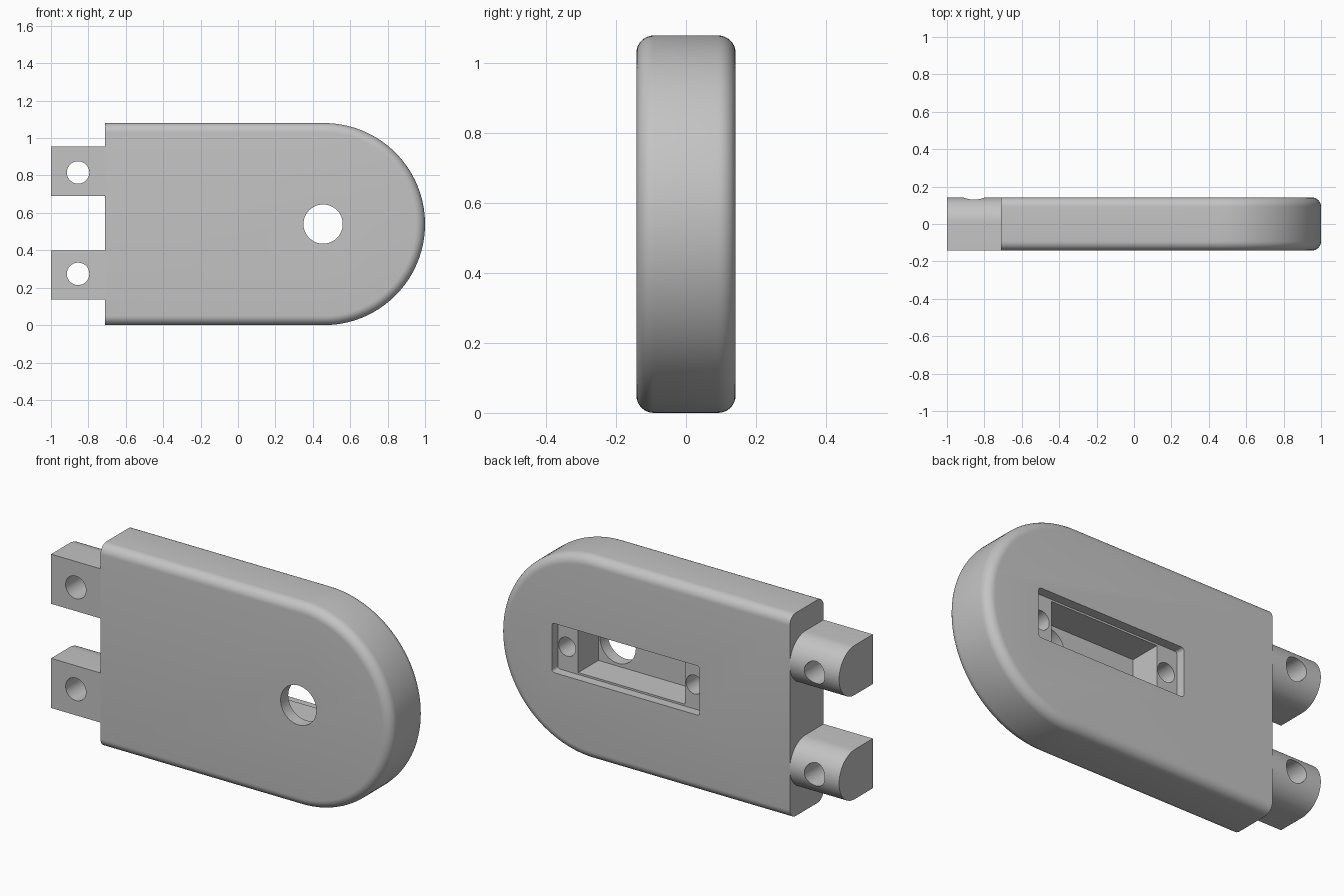
import bpy, bmesh, math
from mathutils import Matrix

cube = bpy.data.objects.get("Cube")
if cube:
    bpy.data.objects.remove(cube, do_unlink=True)

DEPTH = 0.142      # half thickness
MID = 0.54         # mid height and end radius
END = -0.71        # flat end of the body

grey = bpy.data.materials.new("plain grey")
grey.use_nodes = True
colour = (0.55, 0.55, 0.55, 1)
grey.diffuse_color = colour
grey.node_tree.nodes["Principled BSDF"].inputs["Base Color"].default_value = colour


def arc(cx, cy, r, start, end, steps):
    angles = [math.radians(start + (end - start) * i / steps) for i in range(steps + 1)]
    return [(cx + r * math.cos(a), cy + r * math.sin(a)) for a in angles]


def make_object(name, bm):
    bmesh.ops.recalc_face_normals(bm, faces=bm.faces)
    mesh = bpy.data.meshes.new(name)
    bm.to_mesh(mesh)
    bm.free()
    mesh.materials.append(grey)
    obj = bpy.data.objects.new(name, mesh)
    bpy.context.collection.objects.link(obj)
    return obj


def prism(points, offset):
    """Extrude a closed outline of 3D points along offset."""
    bm = bmesh.new()
    face = bm.faces.new([bm.verts.new(p) for p in points])
    new = bmesh.ops.extrude_face_region(bm, geom=[face])["geom"]
    bmesh.ops.translate(bm, vec=offset, verts=[v for v in new if isinstance(v, bmesh.types.BMVert)])
    return bm


def activate(obj):
    bpy.ops.object.select_all(action='DESELECT')
    obj.select_set(True)
    bpy.context.view_layer.objects.active = obj


def cut(target, cutter):
    cutter.hide_render = True
    mod = target.modifiers.new("cut", 'BOOLEAN')
    mod.operation, mod.solver, mod.object = 'DIFFERENCE', 'EXACT', cutter
    activate(target)
    bpy.ops.object.modifier_apply(modifier=mod.name)
    bpy.data.objects.remove(cutter, do_unlink=True)


def round_cutter(x, z, r, y0, y1):
    outline = arc(x, z, r, 0, 360, 48)[:-1]
    return make_object("hole_cutter", prism([(px, y0, pz) for px, pz in outline], (0, y1 - y0, 0)))


def box_cutter(x0, x1, z0, z1, y0, corner=0):
    bm = prism([(x0, y0, z0), (x1, y0, z0), (x1, y0, z1), (x0, y0, z1)], (0, 0.3, 0))
    if corner:
        edges = [e for e in bm.edges if abs(e.verts[0].co.y - e.verts[1].co.y) > 0.1]
        bmesh.ops.bevel(bm, geom=edges, offset=corner, segments=4, profile=0.5, affect='EDGES')
    return make_object("pocket_cutter", bm)


# Body: flat at one end, half round at the other, rounded front and back rims
outline = [(END, 0)] + arc(1 - MID, MID, MID, -90, 90, 64) + [(END, 2 * MID)]
bm = prism([(x, -DEPTH, z) for x, z in outline], (0, 2 * DEPTH, 0))
rims = [e for e in bm.edges
        if abs(e.verts[0].co.y - e.verts[1].co.y) < 0.01
        and max(v.co.x for v in e.verts) > END + 0.01]
bmesh.ops.bevel(bm, geom=rims, offset=0.05, segments=8, profile=0.5,
                affect='EDGES', clamp_overlap=False)
body = make_object("body", bm)

# Stepped pocket in the back, with two blind screw holes and a round front opening
cut(body, box_cutter(-0.18, 0.69, 0.41, 0.672, DEPTH - 0.05, 0.015))
cut(body, box_cutter(-0.06, 0.57, 0.42, 0.662, DEPTH - 0.22))
cut(body, round_cutter(0.455, MID, 0.105, -0.3, 0))
for x in (-0.115, 0.635):
    cut(body, round_cutter(x, MID, 0.05, -0.03, 0.2))

# Hinge lugs: flat front, half round back, cross hole
lugs = []
for name, z in (("lower_lug", 0.268), ("upper_lug", 0.822)):
    r = 0.132
    profile = [(-DEPTH, z - r)] + arc(DEPTH - r, z, r, -90, 90, 32) + [(-DEPTH, z + r)]
    lug = make_object(name, prism([(-1, y, pz) for y, pz in profile], (END + 1, 0, 0)))
    hole_z = z + (0.006 if z < MID else -0.006)
    cut(lug, round_cutter(-0.855, hole_z, 0.06, -0.3, 0.3))
    lugs.append(lug)

for obj in [body] + lugs:
    activate(obj)
    bpy.ops.object.shade_smooth_by_angle(angle=math.radians(30))
